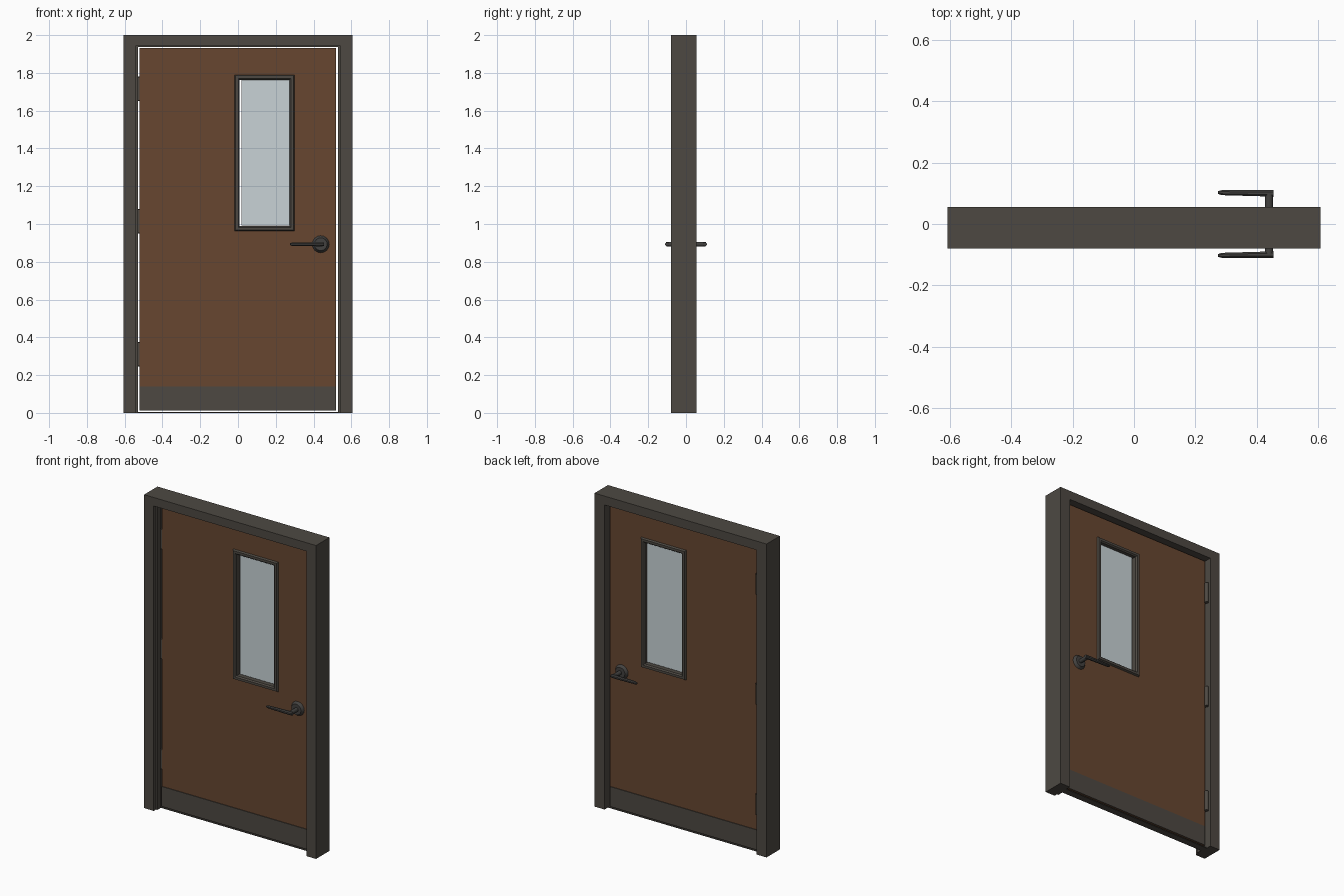
import bpy, bmesh, math
from mathutils import Matrix, Vector

cube = bpy.data.objects.get("Cube")
if cube:
    bpy.data.objects.remove(cube, do_unlink=True)


def material(name, rgb, rough=0.6):
    m = bpy.data.materials.new(name)
    m.use_nodes = True
    m.diffuse_color = (*rgb, 1)
    node = m.node_tree.nodes["Principled BSDF"]
    node.inputs["Base Color"].default_value = (*rgb, 1)
    node.inputs["Roughness"].default_value = rough
    return m


METAL = material("dark bronze metal", (0.075, 0.066, 0.055))
STEEL = material("dark handle steel", (0.055, 0.053, 0.050))
WOOD = material("brown wood", (0.135, 0.062, 0.030))
GLASS = material("pale glass", (0.58, 0.65, 0.67))


def finish(name, bm, mat, smooth=False):
    bmesh.ops.recalc_face_normals(bm, faces=bm.faces)
    me = bpy.data.meshes.new(name)
    bm.to_mesh(me)
    bm.free()
    me.materials.append(mat)
    ob = bpy.data.objects.new(name, me)
    bpy.context.collection.objects.link(ob)
    if smooth:
        bpy.ops.object.select_all(action="DESELECT")
        ob.select_set(True)
        bpy.context.view_layer.objects.active = ob
        bpy.ops.object.shade_smooth_by_angle(angle=math.radians(40))
    return ob


def box(name, x, y, z, mat):
    bm = bmesh.new()
    size = Matrix.Diagonal((x[1] - x[0], y[1] - y[0], z[1] - z[0], 1))
    mid = Matrix.Translation((sum(x) / 2, sum(y) / 2, sum(z) / 2))
    bmesh.ops.create_cube(bm, size=1, matrix=mid @ size)
    return finish(name, bm, mat)


def sweep(name, profile, corners, mat, closed):
    """Mitred frame: profile is (inset, y); corners are (x, z, inset dir x, inset dir z)."""
    bm = bmesh.new()
    rings = [[bm.verts.new((x + dx * p, y, z + dz * p)) for p, y in profile]
             for x, z, dx, dz in corners]
    n = len(profile)
    pairs = list(zip(rings, rings[1:]))
    if closed:
        pairs.append((rings[-1], rings[0]))
    else:
        bm.faces.new(rings[0])
        bm.faces.new(rings[-1])
    for a, b in pairs:
        for i in range(n):
            j = (i + 1) % n
            bm.faces.new((a[i], a[j], b[j], b[i]))
    return finish(name, bm, mat)


def cylinder(name, centre, radius, length, mat, axis="Z", top=None, sides=16):
    bm = bmesh.new()
    turn = Matrix.Identity(4) if axis == "Z" else Matrix.Rotation(math.radians(-90), 4, "X")
    bmesh.ops.create_cone(bm, cap_ends=True, segments=sides, radius1=radius,
                          radius2=radius if top is None else top, depth=length,
                          matrix=Matrix.Translation(centre) @ turn)
    return finish(name, bm, mat, True)


# Door frame with a raised stop along its inner side
FRONT, BACK, HALF = -0.08, 0.055, 0.022
jamb = [(0, FRONT), (0.068, FRONT), (0.068, -0.058), (0.078, -0.058),
        (0.078, -0.026), (0.071, -0.026), (0.071, BACK), (0, BACK)]
sweep("door_frame", jamb, [(-0.607, 0, 1, 0), (-0.607, 2, 1, -0.8),
                           (0.607, 2, -1, -0.8), (0.607, 0, -1, 0)], METAL, False)
box("threshold", (-0.54, 0.54), (-HALF, HALF), (0, 0.005), METAL)

# Door leaf, a solid ring around the window opening
X0, X1, Z0, Z1 = 0.0, 0.285, 0.975, 1.777
bm = bmesh.new()
outer = [(-0.522, 0.014), (0.52, 0.014), (0.52, 1.932), (-0.522, 1.932)]
hole = [(X0, Z0), (X1, Z0), (X1, Z1), (X0, Z1)]
grid = [[[bm.verts.new((x, y, z)) for x, z in loop] for loop in (outer, hole)]
        for y in (-HALF, HALF)]
for i in range(4):
    j = (i + 1) % 4
    for side in grid:
        bm.faces.new((side[0][i], side[0][j], side[1][j], side[1][i]))
    for k in range(2):
        bm.faces.new((grid[0][k][i], grid[0][k][j], grid[1][k][j], grid[1][k][i]))
finish("door_leaf", bm, WOOD)

# Window trim and pane
trim = [(0, -HALF), (0.005, -0.034), (0.02, -0.034), (0.027, -0.026),
        (0.027, 0.026), (0.02, 0.034), (0.005, 0.034), (0, HALF)]
sweep("window_trim", trim, [(-0.018, 0.962, 1, 1), (0.300, 0.962, -1, 1),
                            (0.300, 1.79, -1, -1), (-0.018, 1.79, 1, -1)], METAL, True)
box("window_pane", (0.018, 0.276), (-0.004, 0.004), (0.993, 1.768), GLASS)

# Parts repeated on both faces of the door
for side, word in ((-1, "front"), (1, "back")):
    y0, y1 = sorted((side * (HALF - 0.001), side * (HALF + 0.004)))
    box(word + "_kick_plate", (-0.521, 0.519), (y0, y1), (0.013, 0.14), METAL)

    # Stepped rosette, stem and tapered lever
    cx, cz = 0.438, 0.893
    radii = (0.046, 0.034) if side > 0 else (0.034, 0.046)
    cylinder(word + "_rosette", (cx, side * (HALF + 0.008), cz), radii[0], 0.018,
             STEEL, "Y", radii[1])
    cylinder(word + "_stem", (cx + 0.002, side * 0.06, cz), 0.013, 0.08, STEEL, "Y")
    bm = bmesh.new()
    rings = []
    for x, inner, h in ((0.455, 0.088, 0.011), (0.425, 0.090, 0.012),
                        (0.285, 0.094, 0.009), (0.274, 0.098, 0.005)):
        tip = 0.003 if x < 0.28 else 0
        mid, d = (inner + 0.11 - tip) / 2, (0.11 - tip - inner) / 2
        rings.append([bm.verts.new((x, side * (mid + d * math.cos(a * math.pi / 4 + math.pi / 8) / 0.924),
                                    cz + h * math.sin(a * math.pi / 4 + math.pi / 8)))
                      for a in range(8)])
    for a, b in zip(rings, rings[1:]):
        for i in range(8):
            bm.faces.new((a[i], a[i - 1], b[i - 1], b[i]))
    bm.faces.new(rings[0])
    bm.faces.new(rings[-1])
    finish(word + "_lever", bm, STEEL, True)

# Three hinges on the back of the right edge
for z, word in ((0.31, "lower"), (1.015, "middle"), (1.715, "upper")):
    cylinder(word + "_hinge_barrel", (-0.527, 0.033, z), 0.012, 0.13, METAL)
    box(word + "_hinge_leaf", (-0.538, -0.520), (-HALF, 0.033), (z - 0.062, z + 0.062), METAL)
